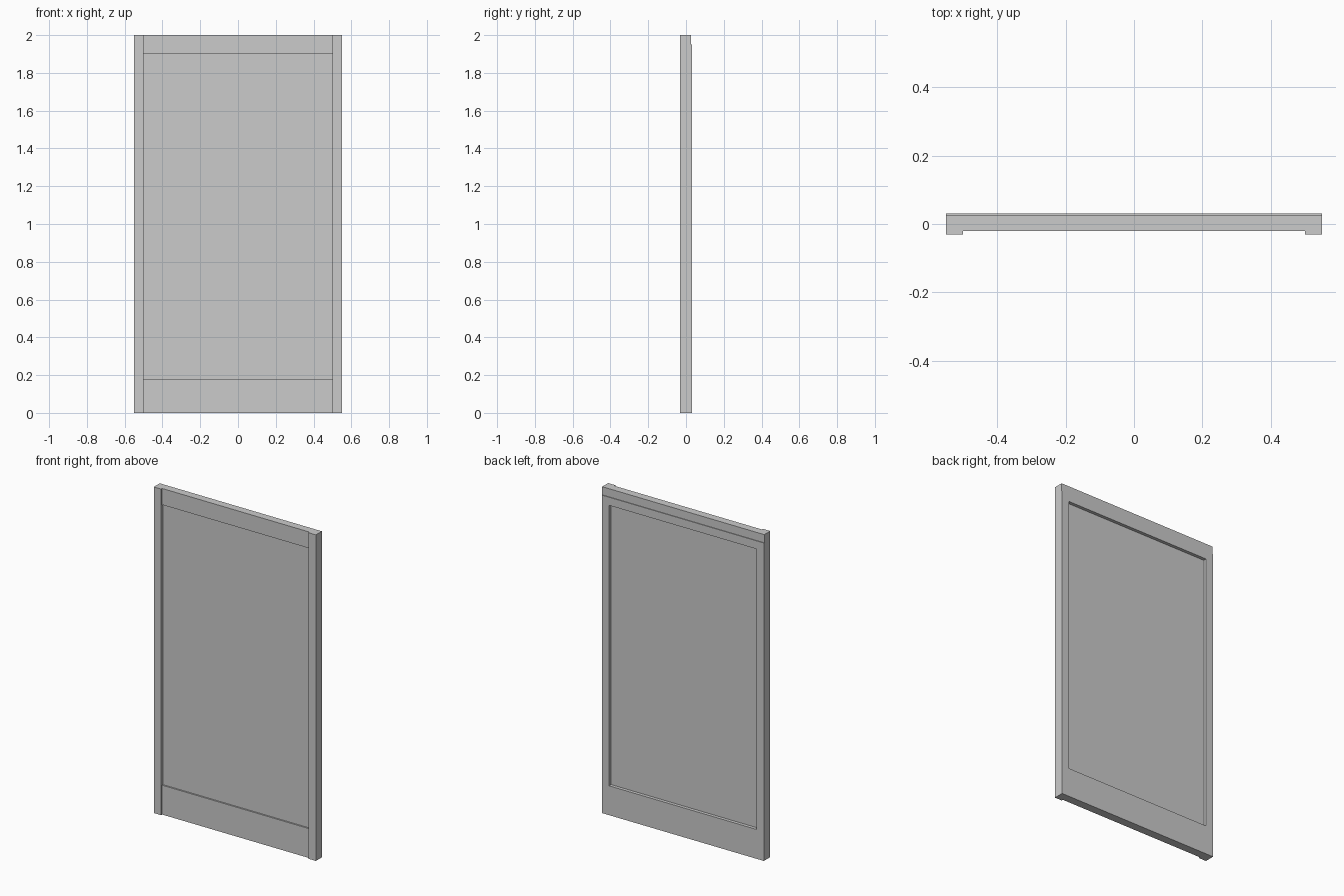
import bpy, bmesh

if "Cube" in bpy.data.objects:
    bpy.data.objects.remove(bpy.data.objects["Cube"])

HALF_W, INNER_W, HEIGHT = 0.55, 0.50, 2.0
FRONT, RAIL_FRONT = -0.031, -0.021
BACK, TOP_BACK, STEP_Z = 0.031, 0.027, 1.95
RAIL_TOP, RAIL_BOTTOM = 1.90, 0.18


def extrude_yz(name, profile, x0, x1):
    """Extrude a closed (y, z) profile along x."""
    bm = bmesh.new()
    face = bm.faces.new([bm.verts.new((x0, y, z)) for y, z in profile])
    out = bmesh.ops.extrude_face_region(bm, geom=[face])
    moved = [v for v in out["geom"] if isinstance(v, bmesh.types.BMVert)]
    bmesh.ops.translate(bm, verts=moved, vec=(x1 - x0, 0, 0))
    bmesh.ops.recalc_face_normals(bm, faces=bm.faces)
    mesh = bpy.data.meshes.new(name)
    bm.to_mesh(mesh)
    bm.free()
    obj = bpy.data.objects.new(name, mesh)
    bpy.context.collection.objects.link(obj)
    return obj


def stepped(front, z0):
    """Section whose back steps in near the top."""
    return [(front, z0), (BACK, z0), (BACK, STEP_Z), (TOP_BACK, STEP_Z),
            (TOP_BACK, HEIGHT), (front, HEIGHT)]


def box(y0, y1, z0, z1):
    return [(y0, z0), (y1, z0), (y1, z1), (y0, z1)]


# side stiles, standing proud of the rails at the front
for side, x0, x1 in (("left", -HALF_W, -INNER_W), ("right", INNER_W, HALF_W)):
    extrude_yz(side + "_stile", stepped(FRONT, 0), x0, x1)

# rails between the stiles
extrude_yz("top_rail", stepped(RAIL_FRONT, RAIL_TOP), -INNER_W, INNER_W)
extrude_yz("bottom_rail", box(RAIL_FRONT, BACK, 0, RAIL_BOTTOM), -INNER_W, INNER_W)

# recessed centre panel
extrude_yz("panel", box(-0.012, 0.011, RAIL_BOTTOM, RAIL_TOP), -INNER_W, INNER_W)
